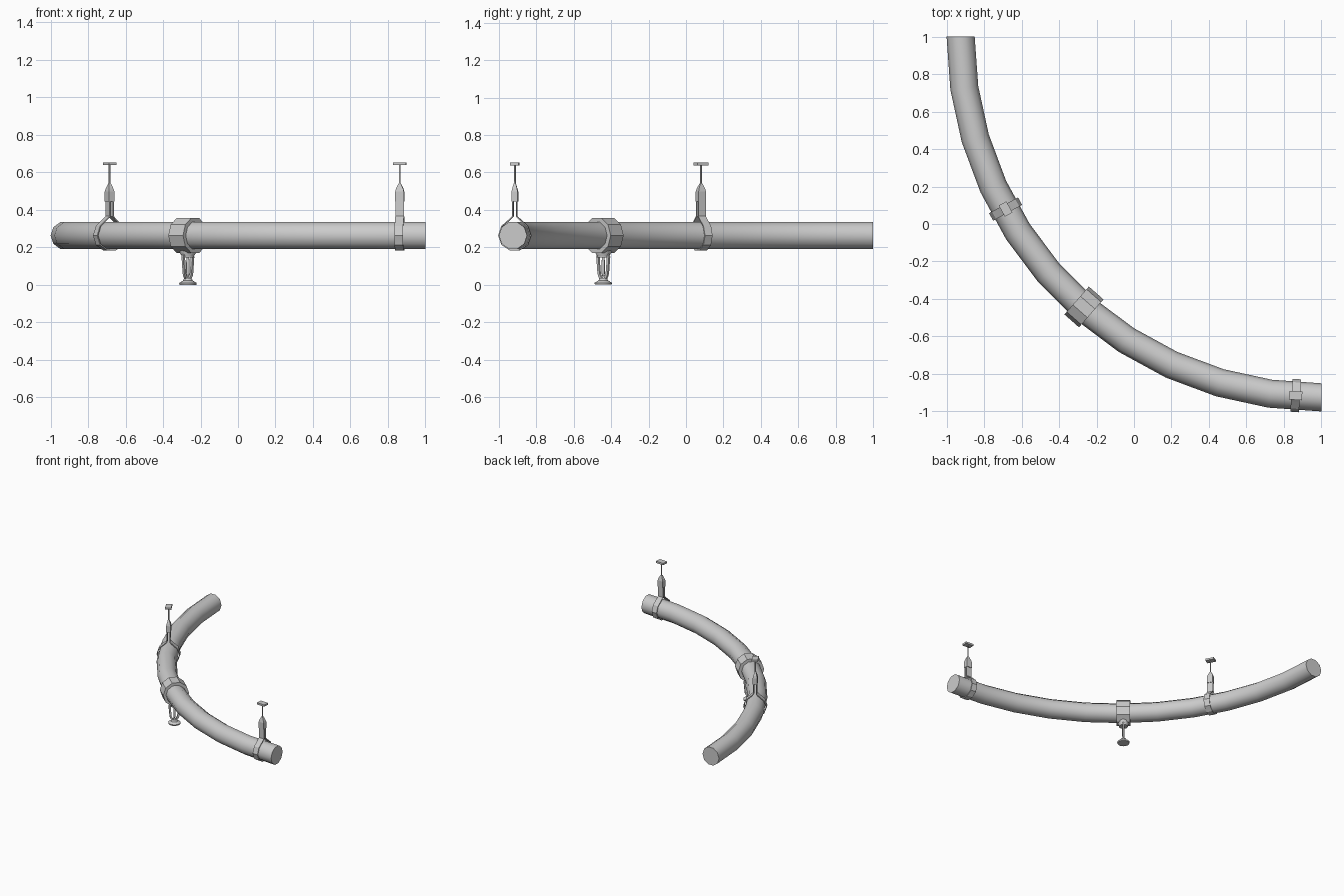
import bpy
from math import sin, cos, radians, pi
from mathutils import Matrix

if "Cube" in bpy.data.objects:
    bpy.data.objects.remove(bpy.data.objects["Cube"])

R, CZ, SEG = 1.925, 0.263, 11
STEP = 90 / SEG


def mesh_object(name, verts, faces, matrix=None, smooth=None):
    me = bpy.data.meshes.new(name)
    me.from_pydata(verts, [], faces)
    ob = bpy.data.objects.new(name, me)
    bpy.context.collection.objects.link(ob)
    if matrix:
        ob.matrix_world = matrix
    bpy.ops.object.select_all(action='DESELECT')
    ob.select_set(True)
    bpy.context.view_layer.objects.active = ob
    bpy.ops.object.mode_set(mode='EDIT')
    bpy.ops.mesh.select_all(action='SELECT')
    bpy.ops.mesh.normals_make_consistent(inside=False)
    bpy.ops.object.mode_set(mode='OBJECT')
    if smooth:
        bpy.ops.object.shade_smooth_by_angle(angle=radians(smooth))
    return ob


def loft(name, rings, matrix=None, smooth=None):
    """Skin a list of equal-sized rings and cap both ends."""
    n = len(rings[0])
    faces = [(i * n + j, i * n + (j + 1) % n, (i + 1) * n + (j + 1) % n, (i + 1) * n + j)
             for i in range(len(rings) - 1) for j in range(n)]
    faces += [tuple(range(n)), tuple(range((len(rings) - 1) * n, len(rings) * n))]
    return mesh_object(name, [v for r in rings for v in r], faces, matrix, smooth)


def lathe(name, profile, n, matrix, smooth=None):
    """Profile is (radius, z) pairs turned around the local z axis."""
    return loft(name, [[(r * cos(2 * pi * j / n), r * sin(2 * pi * j / n), z)
                        for j in range(n)] for r, z in profile], matrix, smooth)


def stack(name, sections, matrix):
    """Rectangular sections (y centre, half x, half y, z) stacked upward."""
    return loft(name, [[(sx * hx, c + sy * hy, z)
                        for sx, sy in ((-1, -1), (1, -1), (1, 1), (-1, 1))]
                       for c, hx, hy, z in sections], matrix)


def frame(deg, r=1.92):
    """Local x runs along the pipe, local y across it."""
    a = radians(deg)
    return Matrix.Translation((1 - r * cos(a), 1 - r * sin(a), 0)) @ Matrix.Rotation(a - pi / 2, 4, 'Z')


def decagon(r):
    return [(r * cos(2 * pi * j / 10), CZ + r * sin(2 * pi * j / 10)) for j in range(10)]


# curved pipe
rings = []
for i in range(SEG + 1):
    a = radians(i * STEP)
    rings.append([(1 - (R + y) * cos(a), 1 - (R + y) * sin(a), z) for y, z in decagon(0.075)])
loft("pipe", rings, smooth=50)

# pipe hangers
half = [(0.010, 0.46), (0.010, 0.365), (0.030, 0.346), (0.068, 0.313),
        (0.085, 0.263), (0.068, 0.214), (0.026, 0.187)]
path = half + [(-y, z) for y, z in reversed(half)]
for k, deg in enumerate((3.5 * STEP, 10.5 * STEP), 1):
    m = frame(deg)
    n = len(path)
    strap = mesh_object(f"hanger_strap_{k}",
                        [(x, y, z) for x in (-0.023, 0.023) for y, z in path],
                        [(i, i + 1, n + i + 1, n + i) for i in range(n - 1)], m)
    mod = strap.modifiers.new("thickness", 'SOLIDIFY')
    mod.thickness, mod.offset = 0.006, 0
    stack(f"hanger_socket_{k}", [(0, 0.023, 0.017, 0.445), (0, 0.023, 0.017, 0.497),
                                 (0, 0.019, 0.013, 0.513), (0, 0.006, 0.006, 0.54)], m)
    lathe(f"hanger_rod_{k}", [(0.005, 0.53), (0.005, 0.645)], 8, m, 50)
    stack(f"ceiling_plate_{k}", [(0, 0.034, 0.023, 0.638), (0, 0.034, 0.023, 0.653)], m)

# sprinkler coupling
m = frame(48.7)
loft("coupling", [[(x, y, z) for y, z in decagon(0.099)] for x in (-0.052, 0.052)], m)
lathe("sprinkler_boss", [(0.05, 0.21), (0.05, 0.180), (0.034, 0.155), (0.034, 0.145)], 12, m, 35)

# sprinkler frame arms, bulb and deflector
for side in (-1, 1):
    stack(f"frame_arm_{'left' if side < 0 else 'right'}",
          [(side * c, 0.006, h, z) for c, h, z in
           ((0.010, 0.010, 0.030), (0.022, 0.009, 0.044), (0.029, 0.007, 0.06),
            (0.035, 0.007, 0.12), (0.037, 0.008, 0.150), (0.028, 0.010, 0.165))], m)
lathe("glass_bulb", [(0.005, 0.045), (0.009, 0.06), (0.009, 0.125), (0.006, 0.15)], 8, m, 50)
lathe("deflector", [(0.045, 0.0), (0.047, 0.010), (0.026, 0.022), (0.020, 0.036)], 16, m, 35)
